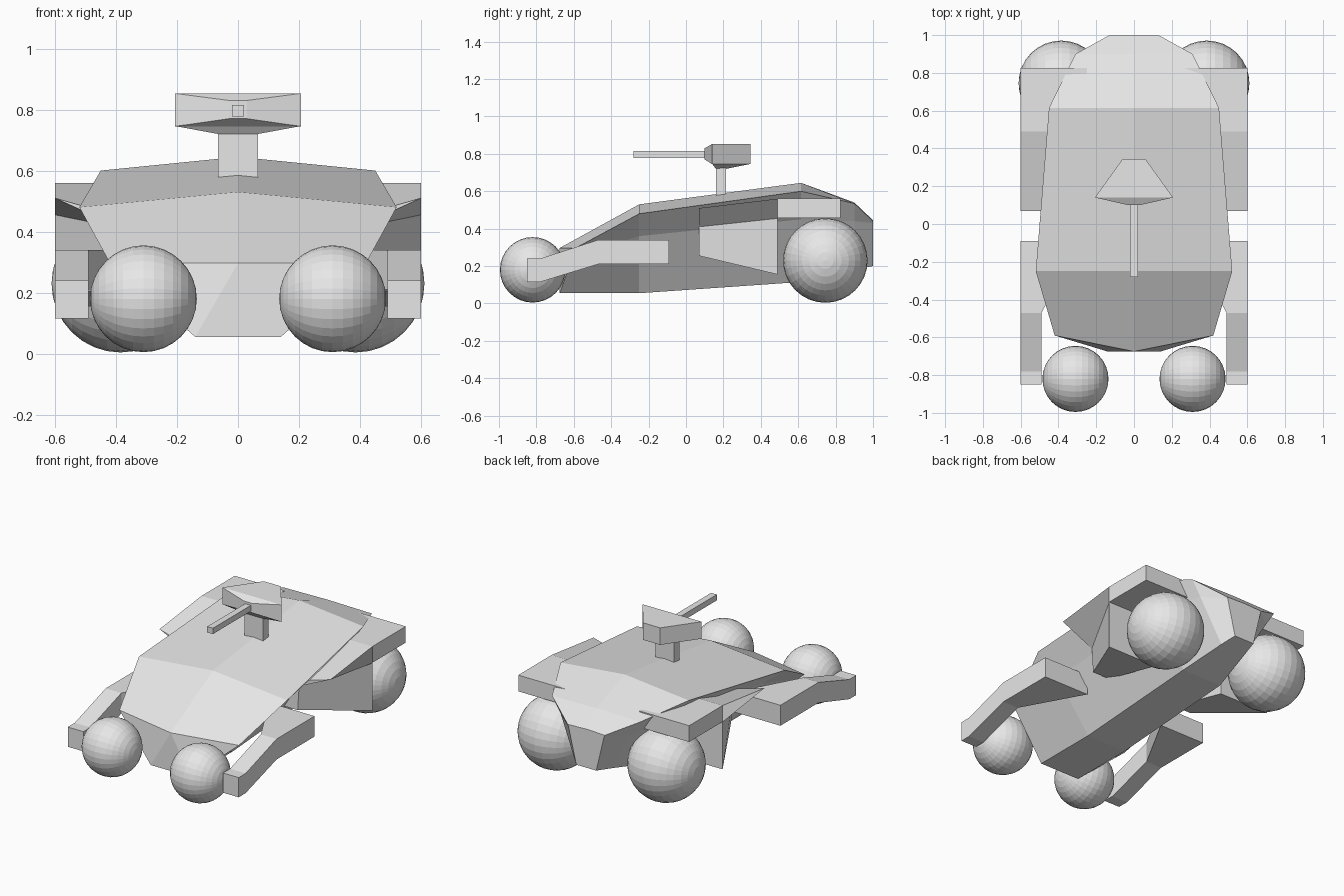
import bpy, bmesh
from math import pi
from mathutils import Matrix

cube = bpy.data.objects.get("Cube")
if cube:
    bpy.data.objects.remove(cube)

GREY = (0.8, 0.8, 0.8, 1)
grey = bpy.data.materials.new("plain grey")
grey.use_nodes = True
grey.diffuse_color = GREY
grey.node_tree.nodes["Principled BSDF"].inputs["Base Color"].default_value = GREY


def finish(name, bm):
    bmesh.ops.recalc_face_normals(bm, faces=bm.faces)
    mesh = bpy.data.meshes.new(name)
    bm.to_mesh(mesh)
    bm.free()
    mesh.materials.append(grey)
    obj = bpy.data.objects.new(name, mesh)
    bpy.context.scene.collection.objects.link(obj)
    return obj


def loft(name, rings, side=1):
    """Skin a closed solid through rings of matching points."""
    bm = bmesh.new()
    loops = [[bm.verts.new((x * side, y, z)) for x, y, z in r] for r in rings]
    n = len(loops[0])
    for a, b in zip(loops, loops[1:]):
        for i in range(n):
            j = (i + 1) % n
            bm.faces.new((a[i], a[j], b[j], b[i]))
    for cap in (loops[0], loops[-1]):
        for i in range(1, n - 1):
            bm.faces.new((cap[0], cap[i], cap[i + 1]))
    return finish(name, bm)


def rect(y, x0, x1, z0, z1):
    """Upright rectangle across the model at depth y."""
    return [(x0, y, z0), (x1, y, z0), (x1, y, z1), (x0, y, z1)]


def flat(z, x, y0, y1):
    """Level rectangle at height z."""
    return [(-x, y0, z), (x, y0, z), (x, y1, z), (-x, y1, z)]


def ball(name, x, y, z, r):
    bm = bmesh.new()
    turn = Matrix.Translation((x, y, z)) @ Matrix.Rotation(pi / 2, 4, 'Y')
    bmesh.ops.create_uvsphere(bm, u_segments=32, v_segments=16, radius=r, matrix=turn)
    finish(name, bm)


# Hull half sections: ridge, shoulder, undercut, keel
half_sections = [
    [(0, -.675, .297), (.42, -.59, .297), (.364, -.607, .249), (.14, -.675, .055)],
    [(0, -.25, .53), (.52, -.25, .48), (.37, -.25, .36), (.14, -.25, .055)],
    [(0, .615, .645), (.45, .615, .60), (.34, .615, .45), (.14, .615, .115)],
    [(0, .9, .54), (.31, .9, .535), (.25, .9, .44), (.09, .9, .18)],
    [(0, 1, .445), (.13, 1, .44), (.125, 1, .43), (.07, 1, .20)],
]
loft("hull", [h + [(-x, y, z) for x, y, z in h[:0:-1]] for h in half_sections])

for side, label in ((1, "left"), (-1, "right")):
    # Wheels
    ball(label + "_front_wheel", side * .31, -.82, .18, .175)
    ball(label + "_rear_wheel", side * .385, .745, .23, .226)

    # Front arm reaching from the hull to the wheel
    loft(label + "_front_arm", [
        rect(-.85, .49, .6, .115, .24), rect(-.78, .49, .6, .115, .24),
        rect(-.47, .49, .6, .21, .34), rect(-.09, .28, .6, .21, .34)], side)

    # Swept fender wedge ahead of the rear wheel
    loft(label + "_fender_wedge", [
        [(.25, .07, .41), (.6, .07, .51), (.38, .07, .41), (.37, .07, .255), (.25, .07, .255)],
        [(.25, .49, .56), (.6, .49, .56), (.6, .49, .455), (.6, .49, .155), (.25, .49, .155)],
    ], side)

    # Fender slab over the rear wheel
    loft(label + "_fender_slab", [rect(y, .25, .6, .457, .56) for y in (.49, .825)], side)

# Turret
loft("turret_neck", [flat(z, .065, .16, .215) for z in (.56, .725)])
loft("turret_head", [rect(.10, -.03, .03, .77, .83),
                     rect(.14, -.207, .207, .745, .853),
                     rect(.345, -.06, .06, .745, .853)])
loft("turret_underside", [flat(.72, .065, .16, .215),
                          [(-.207, .14, .746), (.207, .14, .746),
                           (.06, .345, .746), (-.06, .345, .746)]])
loft("gun_barrel", [rect(y, -.02, .02, .778, .815) for y in (-.28, .12)])
